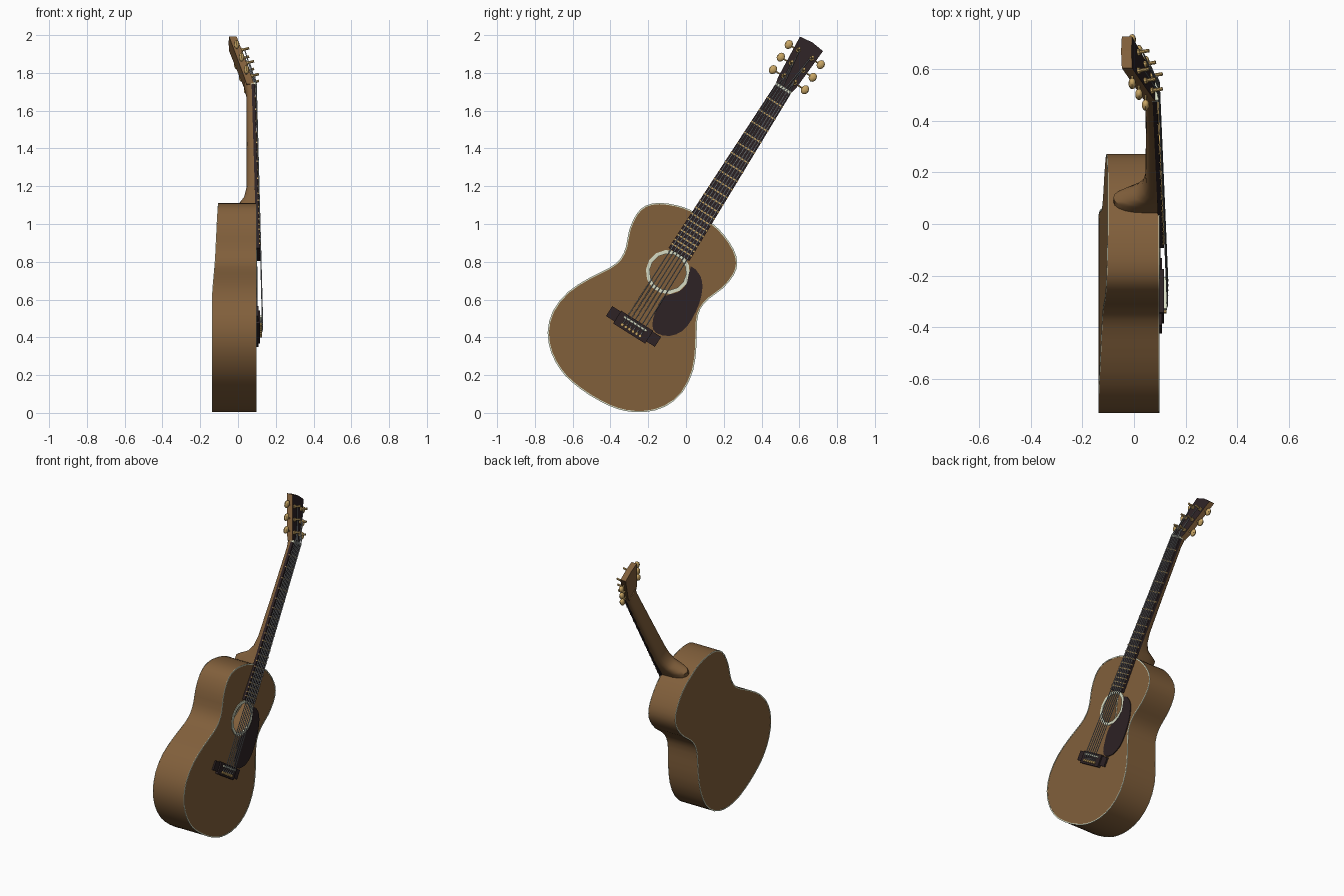
import bpy, bmesh, math
from mathutils import Matrix, Vector

if "Cube" in bpy.data.objects:
    bpy.data.objects.remove(bpy.data.objects["Cube"])

# Local frame: x = out of the soundboard, y = across, z = along the neck
PLACE = Matrix.Translation((0, -0.096, 0.746)) @ Matrix.Rotation(math.radians(-32.2), 4, 'X')


def material(name, rgb):
    m = bpy.data.materials.new(name)
    m.use_nodes = True
    m.diffuse_color = (*rgb, 1)
    m.node_tree.nodes["Principled BSDF"].inputs["Base Color"].default_value = (*rgb, 1)
    return m


WOOD = material("brown wood", (0.22, 0.115, 0.044))
DARK = material("dark rosewood", (0.026, 0.016, 0.018))
GOLD = material("gold metal", (0.58, 0.38, 0.13))
PALE = material("pale binding", (0.68, 0.72, 0.55))
STEEL = material("string steel", (0.32, 0.34, 0.36))


def loft(bm, rings, caps=True):
    """Skin a list of equal closed rings, optionally capping both ends."""
    loops = [[bm.verts.new(p) for p in ring] for ring in rings]
    n = len(loops[0])
    for lo, hi in zip(loops, loops[1:]):
        for i in range(n):
            j = (i + 1) % n
            bm.faces.new((lo[i], lo[j], hi[j], hi[i]))
    if caps:
        bm.faces.new(loops[0])
        bm.faces.new(loops[-1])
    return loops


def finish(bm, name, *mats, rule=None, smooth=True):
    bmesh.ops.recalc_face_normals(bm, faces=bm.faces[:])
    if rule:
        for f in bm.faces:
            f.material_index = rule(f)
    me = bpy.data.meshes.new(name)
    bm.to_mesh(me)
    bm.free()
    ob = bpy.data.objects.new(name, me)
    bpy.context.collection.objects.link(ob)
    ob.matrix_world = PLACE
    for m in mats:
        me.materials.append(m)
    if smooth:
        bpy.ops.object.select_all(action='DESELECT')
        ob.select_set(True)
        bpy.context.view_layer.objects.active = ob
        bpy.ops.object.shade_smooth_by_angle(angle=math.radians(35))
    return ob


def slab(bm, outline, top, bottom):
    """Plate from a (y, z) outline; top and bottom give x for each z."""
    loft(bm, [[(f(z), y, z) for y, z in outline] for f in (bottom, top)])


def level(x):
    return lambda z: x


def line(z0, x0, z1, x1):
    return lambda z: x0 + (x1 - x0) * (z - z0) / (z1 - z0)


def rect(w, z0, z1, w1=None):
    w1 = w if w1 is None else w1
    return [(-w, z0), (w, z0), (w1, z1), (-w1, z1)]


def rod(bm, p, q, r, sides=6):
    p, q = Vector(p), Vector(q)
    turn = (q - p).to_track_quat('Z', 'Y')
    circle = [turn @ Vector((r * math.cos(t), r * math.sin(t), 0))
              for t in (math.tau * i / sides for i in range(sides))]
    loft(bm, [[e + c for c in circle] for e in (p, q)])


def spline(pts, steps):
    """Closed Catmull-Rom curve through the points."""
    out, n = [], len(pts)
    for i in range(n):
        a, b, c, d = (Vector(pts[(i + k) % n]) for k in (-1, 0, 1, 2))
        for s in range(steps):
            t = s / steps
            out.append(0.5 * (2 * b + (c - a) * t + (2 * a - 5 * b + 4 * c - d) * t * t
                              + (3 * b - a - 3 * c + d) * t ** 3))
    return out


def offset(pts, dist):
    out = []
    for i, p in enumerate(pts):
        d = (pts[(i + 1) % len(pts)] - pts[i - 1]).normalized()
        out.append(p + Vector((-d.y, d.x)) * dist)
    return out


def band(bm, outer, inner, top, bottom):
    """Flat closed strip between two outlines."""
    rings = [[(f(z), y, z) for y, z in o] for o, f in
             ((outer, bottom), (outer, top), (inner, top), (inner, bottom), (outer, bottom))]
    loft(bm, rings, caps=False)
    bmesh.ops.remove_doubles(bm, verts=bm.verts[:], dist=1e-6)


def circle(r, n):
    return [Vector((r * math.cos(math.tau * i / n), r * math.sin(math.tau * i / n))) for i in range(n)]


# Body: hollow shell with a sound hole and a back that tapers toward the neck
half = [(0, .342), (.075, .34), (.148, .323), (.232, .285), (.285, .235), (.303, .17),
        (.291, .08), (.258, -.005), (.249, -.075), (.272, -.145), (.335, -.25), (.39, -.37),
        (.404, -.5), (.367, -.61), (.294, -.69), (.205, -.74), (.12, -.763), (0, -.772)]
outline = spline(half + [(-y, z) for y, z in half[-2:0:-1]], 2)
FRONT = 0.097


def back(z):
    return -0.137 + 0.036 * max(0, min(1, (z + 0.4) / 0.74))


bm = bmesh.new()
sides = loft(bm, [[(back(z), y, z) for y, z in outline], [(FRONT, y, z) for y, z in outline]], caps=False)
bm.faces.new(sides[0])
hole = [bm.verts.new((FRONT, y, z)) for y, z in circle(.098, 14)]
edges = [bm.edges.new((hole[i - 1], hole[i])) for i in range(len(hole))]
edges += [bm.edges.get((sides[1][i - 1], sides[1][i])) for i in range(len(outline))]
bmesh.ops.triangle_fill(bm, use_beauty=True, edges=edges, normal=(1, 0, 0))
finish(bm, "body", WOOD)

# Binding on both edges and the ring around the sound hole
rim, inset = offset(outline, .001), offset(outline, -.006)
for name, top, bottom in (("front_binding", level(.0985), level(.095)),
                          ("back_binding", lambda z: back(z) + .002, lambda z: back(z) - .001)):
    bm = bmesh.new()
    band(bm, rim, inset, top, bottom)
    finish(bm, name, PALE)
bm = bmesh.new()
band(bm, circle(.117, 14), circle(.097, 14), level(.101), level(.094))
finish(bm, "sound_hole_ring", PALE, smooth=False)

# Pickguard
guard = [(.087, .09), (.158, .073), (.2, .025), (.229, -.051), (.241, -.149), (.231, -.224),
         (.187, -.283), (.12, -.306), (.08, -.281), (.057, -.214), (.049, -.125), (.1, -.065), (.118, 0)]
bm = bmesh.new()
slab(bm, spline(guard, 2), level(.102), level(.096))
finish(bm, "pickguard", DARK)

# Neck with heel: half-round sections (along, back x, half width)
NUT, SADDLE, END = 1.145, -.324, .11
board_top, board_low = line(END, .116, NUT, .09), line(END, .098, NUT, .072)
sections = [(.32, -.08, .052), (.372, -.08, .052), (.388, -.055, .053), (.415, .0, .055),
            (.455, .03, .057), (.52, .044, .057), (.8, .046, .053), (1.1, .044, .048), (1.17, .03, .048)]
bm = bmesh.new()
rings = []
for z, xb, w in sections:
    xf = board_low(z)
    rings.append([(xf - (xf - xb) * math.sin(t) ** .6, w * math.cos(t), z)
                  for t in (math.pi * i / 10 for i in range(11))])
loft(bm, rings)
finish(bm, "neck", WOOD)

bm = bmesh.new()
slab(bm, rect(.065, END, NUT, .048), board_top, board_low)
finish(bm, "fingerboard", DARK, smooth=False)

# Frets at equal-tempered spacing
bm = bmesh.new()
for n in range(1, 21):
    z = SADDLE + (NUT - SADDLE) * 2 ** (-n / 12)
    w = line(END, .066, NUT, .049)(z)
    slab(bm, rect(w, z - .004, z + .004), level(board_top(z) + .003), level(board_top(z) - .004))
finish(bm, "frets", GOLD, smooth=False)

bm = bmesh.new()
slab(bm, rect(.048, NUT - .003, NUT + .012), level(.095), level(.07))
finish(bm, "nut", PALE, smooth=False)

# Headstock leaning back, dark on its front face
face = line(NUT, .086, 1.436, -.01)
head = [(.047, NUT), (.056, 1.185), (.072, 1.427), (0, 1.436)]
head = head + [(-y, z) for y, z in head[2::-1]]
bm = bmesh.new()
slab(bm, head, face, lambda z: face(z) - .04)
finish(bm, "headstock", WOOD, DARK, rule=lambda f: int(f.normal.x > .5), smooth=False)

# Tuners: post, collar, shaft and button on each side
TUNERS = (1.203, 1.281, 1.36)
posts, buttons = bmesh.new(), bmesh.new()
for side in (-1, 1):
    for z in TUNERS:
        x, y = face(z), side * line(1.2, .034, 1.36, .042)(z)
        tip = Vector((.043, 0, .014))
        base = Vector((x, y, z))
        rod(posts, base - tip * .2, base + tip, .007, 8)
        rod(posts, base - tip * .1, base + tip * .2, .013, 8)
        rod(posts, (x - .022, side * .045, z), (x - .022, side * .1, z), .005, 6)
        shape = Matrix.Translation((x - .022, side * .1, z)) @ Matrix.Diagonal((.015, .021, .025, 1))
        bmesh.ops.create_uvsphere(buttons, u_segments=10, v_segments=6, radius=1, matrix=shape)
finish(posts, "tuner_posts", GOLD)
finish(buttons, "tuner_buttons", GOLD)

# Bridge with thin wings and a thicker middle, saddle and pins
bm = bmesh.new()
slab(bm, rect(.153, -.372, -.31), level(.108), level(.095))
slab(bm, rect(.1, -.385, -.305), level(.117), level(.095))
finish(bm, "bridge", DARK, smooth=False)
bm = bmesh.new()
slab(bm, rect(.072, SADDLE - .006, SADDLE + .006), level(.128), level(.11))
finish(bm, "saddle", PALE, smooth=False)

# Strings run from pins over saddle and nut to the posts
pins, strings = bmesh.new(), bmesh.new()
for i in range(6):
    k = (i - 2.5) / 2.5
    side = 1 if k > 0 else -1
    z = TUNERS[min(i, 5 - i)]
    post_y = side * (line(1.2, .034, 1.36, .042)(z) - .006)
    path = [(.118, k * .056, -.363), (.13, k * .055, SADDLE), (.097, k * .039, NUT + .004),
            (face(z) + .022, post_y, z)]
    for p, q in zip(path, path[1:]):
        rod(strings, p, q, .003, 5)
    rod(pins, (.11, k * .056, -.365), (.126, k * .056, -.365), .009, 8)
finish(strings, "strings", STEEL)
finish(pins, "bridge_pins", GOLD)
